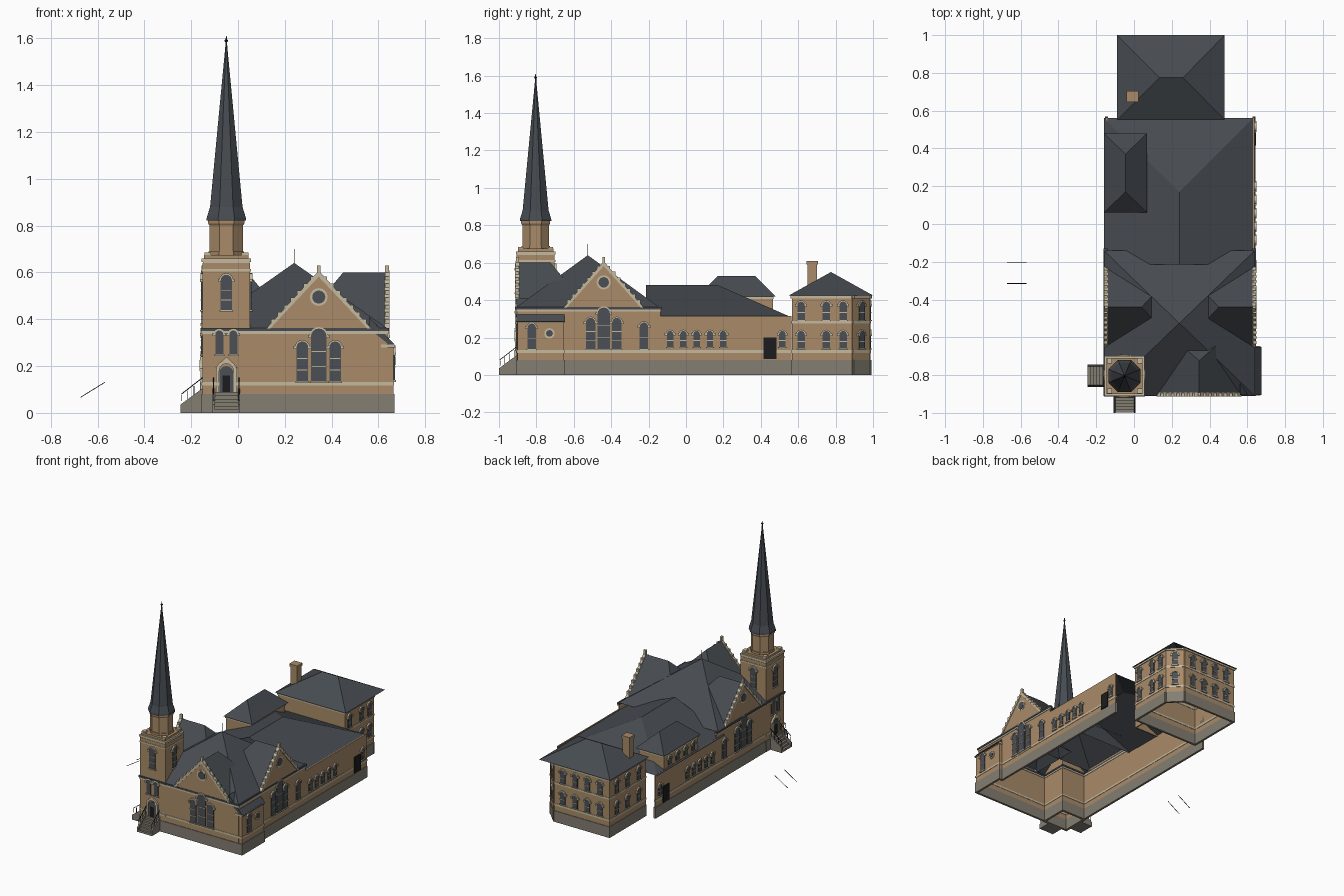
import bpy, bmesh, math
from mathutils import Vector

if "Cube" in bpy.data.objects:
    bpy.data.objects.remove(bpy.data.objects["Cube"])

COLOURS = {"brick": (.40, .26, .14), "stone": (.56, .49, .35), "foundation": (.23, .21, .17),
           "slate": (.062, .071, .082), "glass": (.07, .078, .09), "black": (.012, .012, .013)}
MATS = {}
for key, rgb in COLOURS.items():
    m = bpy.data.materials.new(key)
    m.use_nodes = True
    m.diffuse_color = (*rgb, 1)
    m.node_tree.nodes["Principled BSDF"].inputs["Base Color"].default_value = (*rgb, 1)
    MATS[key] = m
ORDER = list(COLOURS)


class Part:
    """Collects simple solids and shells into one object."""
    def __init__(self, name):
        self.name, self.bm = name, bmesh.new()

    def shell(self, verts, faces, mat):
        vs = [self.bm.verts.new(v) for v in verts]
        for f in faces:
            self.bm.faces.new([vs[i] for i in f]).material_index = ORDER.index(mat)

    def solid(self, pts, vec, mat):
        n = len(pts)
        verts = [Vector(p) for p in pts] + [Vector(p) + Vector(vec) for p in pts]
        sides = [(i, (i + 1) % n, (i + 1) % n + n, i + n) for i in range(n)]
        self.shell(verts, [tuple(range(n)), tuple(range(n, 2 * n))] + sides, mat)

    def box(self, x0, x1, y0, y1, z0, z1, mat):
        self.solid([(x0, y0, z0), (x1, y0, z0), (x1, y1, z0), (x0, y1, z0)], (0, 0, z1 - z0), mat)

    def run(self, path, z0, z1, t, mat):
        """Upright slabs of thickness t along a plan path."""
        for a, b in zip(path, path[1:]):
            a, b = Vector((*a, z0)), Vector((*b, z0))
            d = (b - a).normalized() * t / 2
            s = Vector((-d.y, d.x, 0))
            self.solid([a - d - s, b + d - s, b + d + s, a - d + s], (0, 0, z1 - z0), mat)

    def bar(self, a, b, r, mat):
        a, b = Vector(a), Vector(b)
        d = (b - a).normalized()
        u = d.orthogonal().normalized() * r
        v = d.cross(u)
        self.solid([a + u, a + v, a - u, a - v], b - a, mat)

    def lathe(self, cx, cy, profile, n, mat):
        verts = [(cx + r * math.cos((i + .5) * math.tau / n), cy + r * math.sin((i + .5) * math.tau / n), z)
                 for r, z in profile for i in range(n)]
        self.shell(verts, [(k * n + i, k * n + (i + 1) % n, k * n + n + (i + 1) % n, k * n + n + i)
                           for k in range(len(profile) - 1) for i in range(n)], mat)

    def hip(self, x0, x1, y0, y1, z0, p, q, z1, along_x):
        verts = [(x0, y0, z0), (x1, y0, z0), (x1, y1, z0), (x0, y1, z0), (*p, z1), (*q, z1)]
        if along_x:
            faces = [(0, 1, 5, 4), (1, 2, 5), (2, 3, 4, 5), (3, 0, 4)]
        else:
            faces = [(0, 1, 4), (1, 2, 5, 4), (2, 3, 5), (3, 0, 4, 5)]
        self.shell(verts, faces, "slate")

    def finish(self):
        bmesh.ops.recalc_face_normals(self.bm, faces=self.bm.faces)
        me = bpy.data.meshes.new(self.name)
        self.bm.to_mesh(me)
        self.bm.free()
        for k in ORDER:
            me.materials.append(MATS[k])
        bpy.context.collection.objects.link(bpy.data.objects.new(self.name, me))


def frame(ox, oy, nx, ny, tx, ty):
    """Facade coordinates: u along the wall, d outward, z up."""
    return lambda u, d, z: Vector((ox + tx * u + nx * d, oy + ty * u + ny * d, z))


def plate(part, f, pts, d0, d1, mat):
    part.solid([f(u, d0, z) for u, z in pts], f(0, d1, 0) - f(0, d0, 0), mat)


def rect(part, f, u0, u1, z0, z1, d0, d1, mat):
    plate(part, f, [(u0, z0), (u1, z0), (u1, z1), (u0, z1)], d0, d1, mat)


def arc(u, z, r, a0=0, a1=math.pi, n=8):
    return [(u + r * math.cos(a0 + (a1 - a0) * i / n), z + r * math.sin(a0 + (a1 - a0) * i / n)) for i in range(n + 1)]


def window(part, f, u, z0, z1, w, bars=1, mat="glass"):
    h, zs = w / 2, z1 - w / 2
    plate(part, f, [(u - h, z0), (u + h, z0)] + arc(u, zs, h), -.008, .006, mat)
    plate(part, f, arc(u, zs, h + .007) + arc(u, zs, h)[::-1], 0, .009, "stone")
    rect(part, f, u - h - .005, u + h + .005, z0 - .007, z0, 0, .01, "stone")
    for s in (-1, 1):
        rect(part, f, u + s * (h + .006) - .006, u + s * (h + .006) + .006, zs - .007, zs + .006, 0, .01, "stone")
    for i in range(bars):
        z = z0 + (zs - z0) * (i + 1) / (bars + 1)
        rect(part, f, u - h, u + h, z - .002, z + .002, 0, .008, "stone")


def rose(part, f, u, z, r):
    ring = [arc(u, z, q, 0, math.tau, 16)[:-1] for q in (r, r + .01)]
    plate(part, f, ring[1], -.008, .006, "stone")
    plate(part, f, ring[0], -.009, .009, "glass")


def triple(part, f, u):
    for s in (-1, 1):
        window(part, f, u + s * .07, .135, .305, .05, 2)
    window(part, f, u, .135, .36, .066, 2)


def gable(name, f, u, half, zb, zt, d1, d2):
    p = Part(name)
    p.shell([f(u - half, 0, zb), f(u + half, 0, zb), f(u, 0, zt), f(u, -d1, zt), f(u - half, -d2, zb),
             f(u + half, -d2, zb)], [(0, 2, 3, 4), (1, 2, 3, 5), (3, 4, 5)], "slate")
    plate(p, f, [(u - half, zb), (u + half, zb), (u, zt)], -.01, .004, "brick")
    for s in (-1, 1):
        plate(p, f, [(u + s * half, zb), (u + s * (half - .017), zb), (u, zt - .018), (u, zt + .008)], -.012, .008, "stone")
        for i in range(1, 8):
            c, z = u + s * half * (1 - i / 8), zb + (zt - zb) * i / 8
            rect(p, f, c - .008, c + .008, z - .008, z + .012, -.01, .009, "stone")
    rect(p, f, u - .007, u + .007, zt - .01, zt + .03, -.012, .006, "stone")
    rose(p, f, u, zb + .135, .028)
    p.finish()


FRONT = frame(0, -.904, 0, -1, 1, 0)
EAST = frame(.639, 0, 1, 0, 0, 1)
WEST = frame(-.15, 0, -1, 0, 0, 1)

# Hollow church walls, foundation and string courses
church = Part("church_walls")
church.run([(-.145, -.14), (-.145, -.9), (.635, -.9), (.635, -.14)], .07, .36, .008, "brick")
for x in (-.145, .635):
    church.run([(x, -.14), (x, .56)], .07, .315, .008, "brick")
church.run([(.6, -.898), (.66, -.898), (.66, -.655), (.6, -.655)], .07, .29, .008, "brick")
plan = [(-.145, .56), (-.145, -.9), (.66, -.9), (.66, -.655), (.635, -.655), (.635, .56)]
church.run(plan, 0, .08, .016, "foundation")
church.run(plan, .118, .132, .013, "stone")
church.run([(.62, -.9), (.66, -.9), (.66, -.655), (.62, -.655)], .28, .292, .018, "stone")
church.run([(-.145, -.14), (-.145, -.9), (.635, -.9), (.635, -.14)], .338, .35, .014, "stone")
church.run([(-.15, -.14), (-.15, -.9), (.635, -.9), (.635, -.14)], .35, .362, .022, "slate")
church.finish()

# Church windows
win = Part("church_windows")
triple(win, FRONT, .345)
for f in (EAST, WEST):
    triple(win, f, -.44)
    window(win, f, -.225, .14, .28, .045)
    for i in range(5):
        window(win, f, -.085 + i * .071, .15, .235, .034)
    window(win, f, .515, .15, .235, .034)
    rect(win, f, .415, .485, .085, .2, -.006, .008, "black")
BUMP = frame(.664, 0, 1, 0, 0, 1)
window(win, BUMP, -.825, .14, .275, .045)
rose(win, BUMP, -.73, .222, .018)
win.finish()

# Roofs
roof = Part("church_roof")
roof.hip(-.16, .64, -.91, -.14, .36, (.239, -.525), (.241, -.525), .64, True)
roof.hip(-.16, .63, -.215, .56, .31, (.24, -.215), (.24, .17), .48, False)
roof.solid([(.675, -.905, .285), (.56, -.905, .41), (.56, -.905, .36), (.66, -.905, .28)], (0, .255, 0), "slate")
roof.bar((.24, -.525, .63), (.24, -.525, .7), .002, "black")
roof.finish()
gable("front_gable", FRONT, .345, .225, .36, .6, .18, .38)
gable("east_gable", EAST, -.44, .215, .36, .6, .19, .39)
gable("west_gable", WEST, -.44, .215, .36, .6, .19, .39)

# Raised block on the west side
dormer = Part("side_dormer")
dormer.run([(-.145, .08), (.05, .08), (.05, .46), (-.145, .46), (-.145, .08)], .31, .425, .008, "brick")
dormer.run([(-.145, .08), (.05, .08), (.05, .46), (-.145, .46), (-.145, .08)], .405, .42, .016, "stone")
dormer.hip(-.16, .07, .06, .48, .42, (-.045, .17), (-.045, .37), .53, False)
for i in range(4):
    window(dormer, WEST, .135 + i * .09, .33, .395, .034, 0)
dormer.finish()

# Rear wing with one cut corner
wing = Part("rear_wing")
plan = [(-.07, .57), (-.07, .98), (.37, .98), (.46, .89), (.46, .57), (-.07, .57)]
wing.run(plan, .07, .425, .008, "brick")
wing.run(plan, 0, .08, .016, "foundation")
for z, t in ((.118, .013), (.275, .013), (.41, .02)):
    wing.run(plan, z, z + .014, t, "stone")
wing.hip(-.09, .48, .55, 1, .425, (.135, .775), (.26, .775), .55, True)
k = math.sqrt(.5)
for f, us in ((frame(.464, 0, 1, 0, 0, 1), (.615, .75, .84)), (frame(-.074, 0, -1, 0, 0, 1), (.65, .78, .9)),
              (frame(0, .984, 0, 1, 1, 0), (0, .1, .2, .3)),
              (frame(.418, .938, k, k, -k, k), (0,))):
    for u in us:
        window(wing, f, u, .142, .235, .04)
        window(wing, f, u, .295, .392, .04)
wing.box(-.035, .018, .65, .7, .42, .59, "brick")
wing.box(-.04, .023, .645, .705, .59, .61, "brick")
wing.finish()

# Tower, drum and spire
CX, CY, H = -.05, -.804, .097
tower = Part("bell_tower")


def square(h):
    return [(CX - h, CY - h), (CX + h, CY - h), (CX + h, CY + h), (CX - h, CY + h), (CX - h, CY - h)]


tower.run(square(H), 0, .64, .01, "brick")
tower.run(square(H), 0, .08, .016, "foundation")
for z, t, h in ((.118, .016, .012), (.338, .016, .012), (.605, .016, .01)):
    tower.run(square(H), z, z + h, t, "stone")
tower.run(square(H), .35, .362, .024, "slate")
for h, z0, z1, mat in ((.1, .63, .645, "stone"), (.106, .645, .66, "stone"), (.095, .66, .675, "brick")):
    tower.box(CX - h, CX + h, CY - h, CY + h, z0, z1, mat)
for sx in (-1, 1):
    for sy in (-1, 1):
        tower.box(CX + sx * .08 - .014, CX + sx * .08 + .014, CY + sy * .08 - .014, CY + sy * .08 + .014, .66, .685, "stone")
tower.lathe(CX, CY, [(.083, .67), (.083, .69), (.077, .69), (.077, .8), (.084, .81), (.084, .825)], 8, "brick")
E = H + .005
SIDES = [frame(CX, CY - E, 0, -1, 1, 0), frame(CX - E, CY, -1, 0, 0, 1),
         frame(CX + E, CY, 1, 0, 0, 1), frame(CX, CY + E, 0, 1, 1, 0)]
for f in SIDES:
    window(tower, f, 0, .44, .59, .048, 2)
tower.finish()
spire = Part("spire")
spire.lathe(CX, CY, [(.02, .82), (.092, .822), (.09, .835), (.075, .88), (.005, 1.56), (.002, 1.61)], 8, "slate")
spire.lathe(CX, CY, [(.001, 1.58), (.009, 1.59), (.001, 1.6)], 8, "black")
spire.finish()

# Porches and stairs on the front and west of the tower
for name, f in (("front", SIDES[0]), ("west", SIDES[1])):
    p = Part(name + "_porch")
    for s in (-1, 1):
        window(p, f, s * .03, .25, .352, .034, 0)
        rect(p, f, s * .038 - .007, s * .038 + .007, .08, .19, 0, .009, "stone")
    plate(p, f, [(-.03, .08), (.03, .08)] + arc(0, .17, .03), -.008, .006, "glass")
    rect(p, f, -.016, .016, .08, .16, 0, .008, "black")
    plate(p, f, arc(0, .18, .045) + arc(0, .18, .03)[::-1], 0, .012, "stone")
    plate(p, f, [(-.05, .19), (0, .215), (.05, .19), (0, .24)], 0, .011, "stone")
    p.finish()
    p = Part(name + "_stairs")
    for i in range(6):
        rect(p, f, -.052, .052, 0, .09 - i * .015, i * .0155, (i + 1) * .0155, "foundation")
    for s in (-1, 1):
        p.solid([f(s * .054 - .005, d, z) for d, z in ((0, 0), (.094, 0), (.094, .035), (0, .105))],
                f(.01, 0, 0) - f(0, 0, 0), "foundation")
        p.bar(f(s * .054, 0, .15), f(s * .054, .09, .08), .0025, "black")
        for i in range(4):
            d = .01 + i * .026
            p.bar(f(s * .054, d, .05), f(s * .054, d, .142 - .75 * d), .0018, "black")
    p.finish()

# Loose handrails beside the church
rails = Part("detached_handrails")
for y in (-.315, -.205):
    rails.bar((-.672, y, .067), (-.57, y, .13), .002, "black")
rails.finish()
